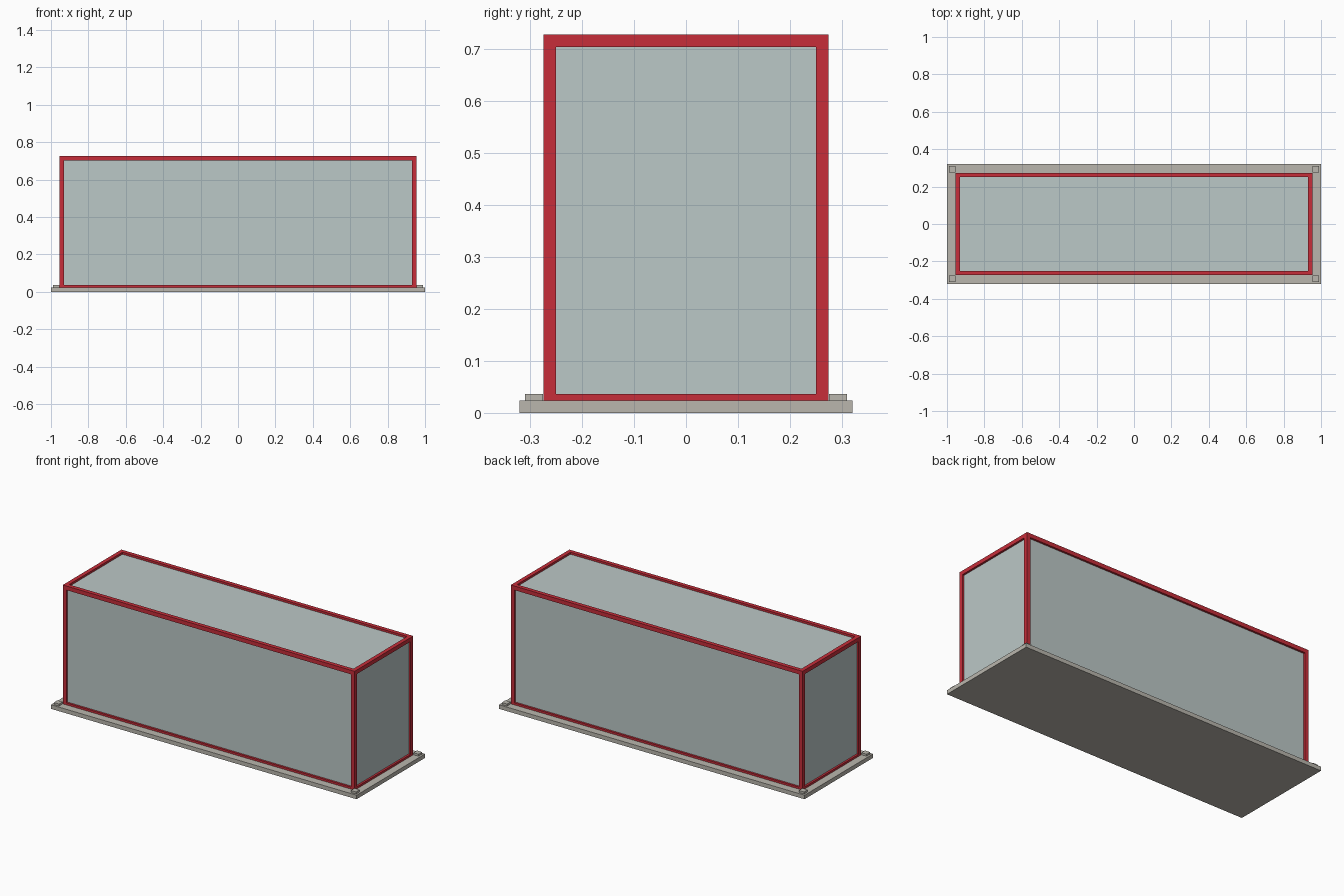
import bpy

cube = bpy.data.objects.get("Cube")
if cube:
    bpy.data.objects.remove(cube, do_unlink=True)


def material(name, r, g, b):
    m = bpy.data.materials.new(name)
    m.use_nodes = True
    m.diffuse_color = (r, g, b, 1)
    m.node_tree.nodes["Principled BSDF"].inputs["Base Color"].default_value = (r, g, b, 1)
    return m


PANEL = material("pale grey green", 0.50, 0.58, 0.57)
RED = material("red", 0.57, 0.027, 0.042)
STONE = material("warm grey", 0.49, 0.47, 0.42)


def box(name, center, size, mat):
    bpy.ops.mesh.primitive_cube_add(size=1, location=center)
    ob = bpy.context.object
    ob.name = name
    ob.scale = size
    bpy.ops.object.transform_apply(location=False, rotation=False, scale=True)
    ob.data.materials.append(mat)
    return ob


# Main dimensions: body half sizes, base top, body top, bar thickness
HX, HY, Z0, Z1, BAR = 0.943, 0.262, 0.024, 0.715, 0.024
MID = (Z0 + Z1) / 2

# Flat base and main body
box("base_slab", (0, 0, Z0 / 2), (2, 0.64, Z0), STONE)
box("body", (0, 0, MID), (2 * HX, 2 * HY, Z1 - Z0), PANEL)

# Frame bars centred on the twelve body edges
for y, side in ((-HY, "front"), (HY, "back")):
    for z, level in ((Z0, "bottom"), (Z1, "top")):
        box(f"{side}_{level}_bar", (0, y, z), (2 * HX + BAR, BAR, BAR), RED)
for x, side in ((-HX, "right"), (HX, "left")):
    for z, level in ((Z0, "bottom"), (Z1, "top")):
        box(f"{side}_{level}_bar", (x, 0, z), (BAR, 2 * HY - BAR, BAR), RED)

# Corner posts and small base pads outside them
for x, side in ((-1, "right"), (1, "left")):
    for y, end in ((-1, "front"), (1, "back")):
        box(f"{end}_{side}_post", (x * HX, y * HY, MID), (BAR, BAR, Z1 - Z0 - BAR), RED)
        box(f"{end}_{side}_pad", (x * 0.972, y * 0.292, Z0 + 0.006),
            (0.034, 0.034, 0.012), STONE)
